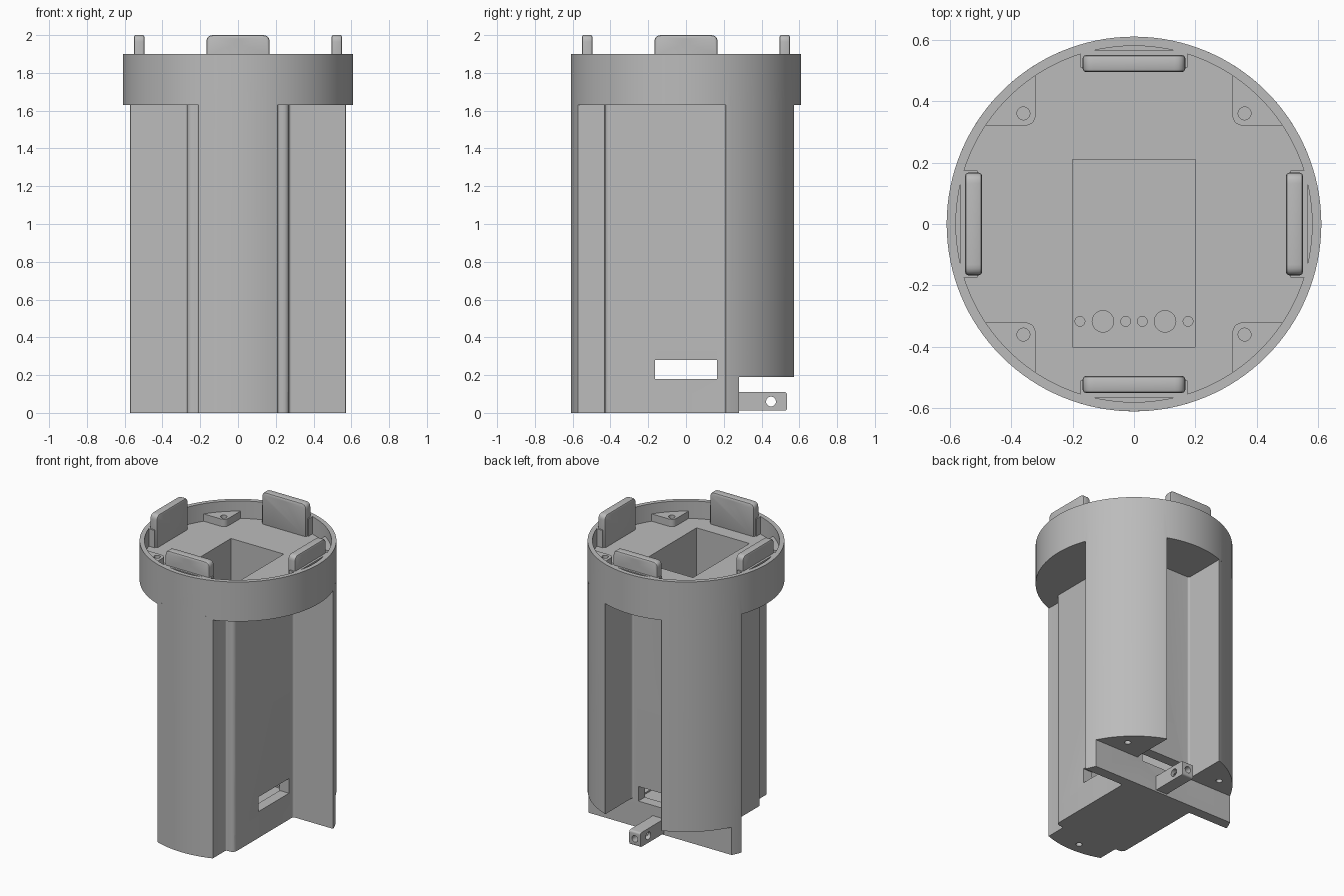
import bpy, bmesh, math
from mathutils import Matrix, Vector

if "Cube" in bpy.data.objects:
    bpy.data.objects.remove(bpy.data.objects["Cube"])

R = 0.61          # outer radius of collar and lobes
FLOOR = 1.78      # floor of the top cavity
grey = bpy.data.materials.new("plain grey")
grey.diffuse_color = (0.5, 0.5, 0.5, 1)
grey.use_nodes = True
grey.node_tree.nodes["Principled BSDF"].inputs["Base Color"].default_value = grey.diffuse_color


def prism(name, pts, z0, z1, mat=None):
    """Extrude a closed 2D outline from z0 to z1, optionally transformed."""
    bm = bmesh.new()
    face = bm.faces.new([bm.verts.new((x, y, z0)) for x, y in pts])
    ext = bmesh.ops.extrude_face_region(bm, geom=[face])
    bmesh.ops.translate(bm, vec=(0, 0, z1 - z0),
                        verts=[v for v in ext["geom"] if isinstance(v, bmesh.types.BMVert)])
    if mat:
        bm.transform(mat)
    bmesh.ops.recalc_face_normals(bm, faces=bm.faces)
    me = bpy.data.meshes.new(name)
    bm.to_mesh(me)
    bm.free()
    me.materials.append(grey)
    ob = bpy.data.objects.new(name, me)
    bpy.context.collection.objects.link(ob)
    return ob


def box(name, x0, x1, y0, y1, z0, z1):
    return prism(name, [(x0, y0), (x1, y0), (x1, y1), (x0, y1)], z0, z1)


def circle(r, n, cx=0, cy=0):
    return [(cx + r * math.cos(2 * math.pi * i / n), cy + r * math.sin(2 * math.pi * i / n))
            for i in range(n)]


def arc(r, a0, a1, n):
    return [(r * math.cos(a0 + (a1 - a0) * i / n), r * math.sin(a0 + (a1 - a0) * i / n))
            for i in range(n + 1)]


def rounded(corners, seg=5):
    """Round each (x, y, radius) corner of an outline."""
    out = []
    for i, (x, y, r) in enumerate(corners):
        p = Vector((x, y))
        if r == 0:
            out.append((x, y))
            continue
        a = (Vector(corners[i - 1][:2]) - p).normalized()
        b = (Vector(corners[(i + 1) % len(corners)][:2]) - p).normalized()
        d = r / math.tan(a.angle(b) / 2)
        s, e = p + a * d, p + b * d
        for k in range(seg + 1):
            t = k / seg
            q = s * (1 - t) ** 2 + p * 2 * t * (1 - t) + e * t * t
            out.append((q.x, q.y))
    return out


def combine(ob, others, op):
    for o in others:
        m = ob.modifiers.new("cut", 'BOOLEAN')
        m.operation, m.object, m.solver = op, o, 'EXACT'
        bpy.context.view_layer.objects.active = ob
        bpy.ops.object.modifier_apply(modifier=m.name)
        bpy.data.objects.remove(o)


def sharp_smooth(ob, angle=30):
    bpy.ops.object.select_all(action='DESELECT')
    ob.select_set(True)
    bpy.context.view_layer.objects.active = ob
    bpy.ops.object.shade_smooth_by_angle(angle=math.radians(angle))


# Body section: front lobe, recessed core and two rear lobes (right half, mirrored)
e = math.sqrt(R * R - 0.21 ** 2)
ang = math.atan2(0.21, e)
front = [(x, y, 0) for x, y in arc(R, -math.pi / 2, -math.pi / 2 + ang, 10)][1:]
rear = [(x, y, 0) for x, y in arc(R, ang, math.pi / 2 - ang, 24)]
rear[0], rear[-1] = (*rear[0][:2], 0.005), (*rear[-1][:2], 0.005)
half = front + [(0.21, -0.43, 0.012), (0.27, -0.43, 0.035), (0.27, 0.21, 0.015)] + rear \
    + [(0.21, 0.28, 0.015)]
outline = [(0, -R, 0)] + half + [(-x, y, r) for x, y, r in reversed(half)]
body = prism("body", rounded(outline), 0, 1.65)

# Collar with open cavity
collar = prism("collar", circle(R, 128), 1.63, 1.9)
combine(body, [collar], 'UNION')

# Axis swaps: prisms along x and along y
along_x = Matrix(((0, 0, 1, 0), (1, 0, 0, 0), (0, 1, 0, 0), (0, 0, 0, 1)))
along_y = Matrix(((1, 0, 0, 0), (0, 0, 1, 0), (0, 1, 0, 0), (0, 0, 0, 1)))

cuts = [
    prism("cavity", circle(0.58, 128), FLOOR, 2.1),
    box("shaft", -0.2, 0.2, -0.4, 0.21, 0.17, 2.1),
    box("rear_clearance", -1, 1, 0.28, 1, -0.1, 0.19),
    prism("underside_gap", rounded([(-0.42, -0.1, 0), (0.025, -0.1, 0),
                                    (0.025, 0.115, 0.01), (-0.42, 0.115, 0.01)]), -1, 1, along_x),
    box("side_windows", -0.5, 0.5, -0.165, 0.165, 0.18, 0.28),
    box("rear_window", -0.165, 0.165, 0.1, 0.5, 0.18, 0.28),
]
# Floor holes, mirrored about the centre
for s in (-1, 1):
    for x, r in ((0.027, 0.016), (0.101, 0.035), (0.176, 0.016)):
        cuts.append(prism("floor_hole", circle(r, 24, s * x, -0.317), 0, 0.5))
    cuts.append(prism("lobe_screw_hole", circle(0.02, 20, s * 0.37, 0.38), 0, 0.35))
cuts.append(prism("front_screw_hole", circle(0.02, 20, 0, -0.53), -0.1, 0.15))
combine(body, cuts, 'DIFFERENCE')
sharp_smooth(body)

# Four tabs with holes and the wall thickening behind each
for i, side in enumerate(("rear", "left", "front", "right")):
    turn = Matrix.Rotation(i * math.pi / 2, 4, 'Z')
    tab = prism(side + "_tab", rounded([(-0.167, FLOOR - 0.01, 0), (0.167, FLOOR - 0.01, 0),
                                        (0.167, 2, 0.035), (-0.167, 2, 0.035)]),
                0.495, 0.55, along_y)
    bev = tab.modifiers.new("soft_edges", 'BEVEL')
    bev.width, bev.segments, bev.limit_method = 0.01, 2, 'ANGLE'
    bev.angle_limit = math.radians(60)
    bpy.context.view_layer.objects.active = tab
    bpy.ops.object.modifier_apply(modifier=bev.name)
    back = box("backing", -0.175, 0.175, 0.51, 0.565, FLOOR - 0.01, 1.899)
    combine(tab, [back], 'UNION')
    combine(tab, [prism("tab_hole", circle(0.027, 24, 0, 1.955), 0.4, 0.7, along_y)], 'DIFFERENCE')
    tab.data.transform(turn)
    sharp_smooth(tab)

    # Corner screw pads
    a = math.asin(0.32 / 0.59)
    pad = prism(side + "_corner_pad",
                rounded([(0.32, 0.32, 0.04)]
                        + [(x, y, 0) for x, y in arc(0.59, a, math.pi / 2 - a, 12)]),
                FLOOR - 0.01, 1.83)
    combine(pad, [prism("pad_hole", circle(0.021, 24, 0.36, 0.36), FLOOR, 2)], 'DIFFERENCE')
    pad.data.transform(turn)
    sharp_smooth(pad)

# Rear lug with crossing holes
lug = prism("rear_lug", rounded([(0.27, 0.012, 0), (0.535, 0.012, 0.015),
                                 (0.535, 0.11, 0.015), (0.27, 0.11, 0)]), -0.03, 0.055, along_x)
combine(lug, [prism("cross_hole", circle(0.026, 24, 0.45, 0.06), -0.2, 0.2, along_x),
              prism("end_hole", circle(0.022, 24, 0.0125, 0.06), 0.4, 0.6, along_y)], 'DIFFERENCE')
sharp_smooth(lug)
